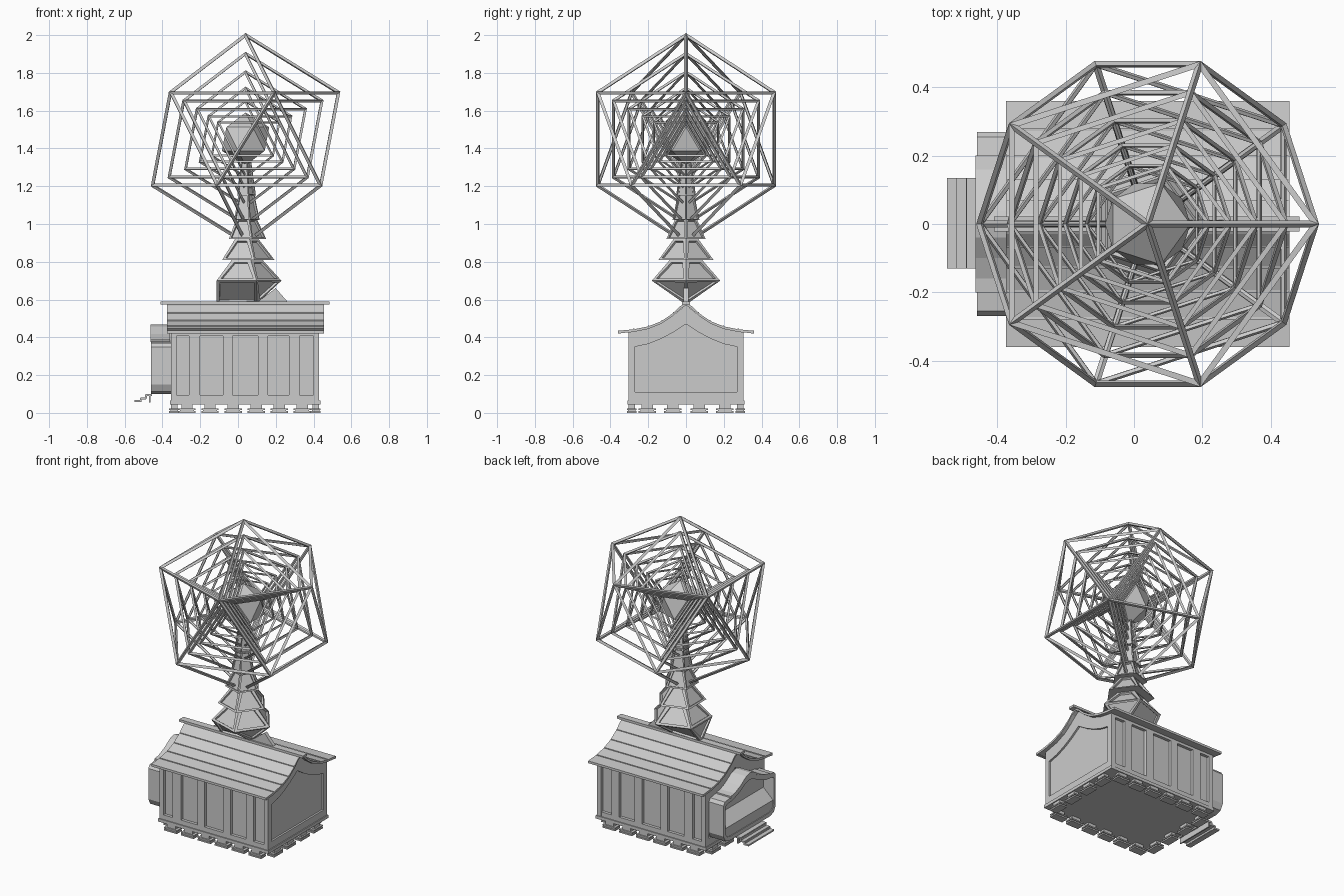
import bpy, bmesh
from math import cos, sin, radians, sqrt
from mathutils import Vector

if "Cube" in bpy.data.objects:
    bpy.data.objects.remove(bpy.data.objects["Cube"])

CX, CZ = 0.04, 1.45   # axis of mast and centre of the nested frames


def finish(name, bm):
    bmesh.ops.recalc_face_normals(bm, faces=bm.faces)
    me = bpy.data.meshes.new(name)
    bm.to_mesh(me)
    bm.free()
    ob = bpy.data.objects.new(name, me)
    bpy.context.collection.objects.link(ob)
    return ob


def loft(name, rings, inset=0, depth=0):
    """Skin a list of equal-length loops, cap both ends, optionally recess the side faces."""
    bm = bmesh.new()
    vs = [[bm.verts.new(p) for p in r] for r in rings]
    n = len(rings[0])
    sides = [bm.faces.new((a[i], a[(i + 1) % n], b[(i + 1) % n], b[i]))
             for a, b in zip(vs, vs[1:]) for i in range(n)]
    bm.faces.new(vs[0][::-1])
    bm.faces.new(vs[-1])
    bmesh.ops.recalc_face_normals(bm, faces=bm.faces)
    if inset:
        bmesh.ops.inset_individual(bm, faces=sides, thickness=inset)
        bmesh.ops.inset_individual(bm, faces=sides, thickness=0.0005, depth=-depth)
    return finish(name, bm)


def boxes(name, spans):
    bm = bmesh.new()
    for x0, x1, y0, y1, z0, z1 in spans:
        for v in bmesh.ops.create_cube(bm, size=1)['verts']:
            v.co = Vector(((x0 + x1) / 2 + v.co.x * (x1 - x0), (y0 + y1) / 2 + v.co.y * (y1 - y0),
                           (z0 + z1) / 2 + v.co.z * (z1 - z0)))
    return finish(name, bm)


def mirrored(half):
    return half + [(-y, z) for y, z in reversed(half[:-1])]


def at(loop, x):
    return [(x, y, z) for y, z in loop]


def slab(name, half, t, x0, x1):
    """Curved roof sheet of thickness t."""
    top = mirrored(half)
    loop = top + [(y, z - t) for y, z in reversed(top)]
    return loft(name, [at(loop, x0), at(loop, x1)])


def icosahedron(name, r):
    bm = bmesh.new()
    h, q = r / sqrt(5), 2 * r / sqrt(5)
    pts = [(CX, 0, CZ + r), (CX, 0, CZ - r)]
    for k in range(5):
        for s, off in ((1, 0), (-1, 36)):
            a = radians(72 * k + off)
            pts.append((CX + q * cos(a), q * sin(a), CZ + s * h))
    for p in pts:
        bm.verts.new(p)
    bmesh.ops.convex_hull(bm, input=bm.verts[:])
    return finish(name, bm)


def pentagon(r, z):
    return [(CX + r * cos(radians(72 * k)), r * sin(radians(72 * k)), z) for k in range(5)]


# Nested open frames around a solid core
for i, r in enumerate((0.55, 0.452, 0.355, 0.27, 0.2)):
    ob = icosahedron(f"sphere_frame_{i + 1}", r)
    w = ob.modifiers.new("struts", 'WIREFRAME')
    w.thickness = 0.008 + 0.026 * r
    w.offset = 0
icosahedron("solid_core", 0.14)

# Five-sided mast tiers with recessed panels
tiers = [(0.70, 0.19, 0.815, 0.085), (0.81, 0.153, 0.925, 0.065), (0.92, 0.11, 1.03, 0.058),
         (1.02, 0.075, 1.16, 0.046), (1.15, 0.055, 1.33, 0.03)]
for i, (z0, r0, z1, r1) in enumerate(tiers):
    loft(f"mast_tier_{i + 1}", [pentagon(r0, z0), pentagon(r1, z1)], r0 * 0.14, 0.012)

# Wedge that narrows from the pentagon down to the ridge, and a small brace
foot = [(0.102, 0, 0.58), (0.1, 0.01, 0.58), (-0.114, 0.01, 0.58),
        (-0.114, -0.01, 0.58), (0.1, -0.01, 0.58)]
loft("mast_base", [foot, pentagon(0.19, 0.70)], 0.022, 0.012)
brace = [(0.1, 0.585), (0.2, 0.66), (0.27, 0.58)]
loft("mast_brace", [[(x, y, z) for x, z in brace] for y in (-0.012, 0.012)])

# Main roof, lap strips and ridge beam
roof = [(0.36, 0.435), (0.28, 0.442), (0.2, 0.458), (0.13, 0.486),
        (0.07, 0.527), (0.03, 0.565), (0, 0.583)]
slab("main_roof", roof, 0.014, -0.375, 0.455)
for i in range(1, 5):
    for s in (-1, 1):
        (y0, z0), (y1, z1) = roof[i], roof[i + 1]
        d = Vector((y1 - y0, z1 - z0)).normalized() * 0.008
        strip = [(s * y0, z0), (s * y0, z0 + 0.005), (s * (y0 + d.x), z0 + d.y + 0.003),
                 (s * (y0 + d.x), z0 + d.y)]
        loft("roof_lap", [at(strip, -0.372), at(strip, 0.452)])
boxes("ridge_beam", [(-0.41, 0.485, -0.022, 0.022, 0.574, 0.589)])
boxes("eave_strips", [(-0.375, 0.455, s * 0.352 - 0.008, s * 0.352 + 0.008, 0.42, 0.434) for s in (-1, 1)])

# House body with gable end frames
outer = mirrored([(0.305, 0.055), (0.305, 0.424), (0.2, 0.446), (0.13, 0.474), (0.07, 0.515), (0, 0.571)])
inner = mirrored([(0.27, 0.11), (0.27, 0.35), (0.2, 0.365), (0.13, 0.393), (0.07, 0.425), (0, 0.47)])
core = [(max(-0.285, min(0.285, y)), z) for y, z in outer]
loft("house_core", [at(core, -0.33), at(core, 0.405)])
for name, x, s in (("gable_right", 0.43, 1), ("gable_left", -0.355, -1)):
    loft(name, [at(outer, x - s * 0.03), at(outer, x), at(inner, x), at(inner, x - s * 0.012)])

# Posts and rails that frame the side panels
gaps = [(-0.355, -0.335), (-0.26, -0.2), (-0.08, -0.03), (0.105, 0.16), (0.27, 0.325), (0.4, 0.43)]
for name, s in (("front", -1), ("back", 1)):
    y0, y1 = sorted((s * 0.28, s * 0.304))
    boxes(name + "_wall_frame", [(a, b, y0, y1, 0.06, 0.425) for a, b in gaps] +
          [(-0.35, 0.425, y0, y1, 0.06, 0.095), (-0.35, 0.425, y0, y1, 0.408, 0.425)])
boxes("base_plinth", [(-0.36, 0.436, -0.31, 0.31, 0.045, 0.065)])

# Stepped feet around the edge
feet = []
spots = [(-0.27 + 0.122 * k, s * 0.287, 0) for k in range(6) for s in (-1, 1)]
spots += [(x, y, 1) for x in (-0.338, 0.412) for y in (-0.205, -0.07, 0.07, 0.205)]
for x, y, turned in spots:
    for half_l, half_w, z0, z1 in ((0.046, 0.026, 0, 0.009), (0.036, 0.02, 0.009, 0.014),
                                   (0.046, 0.026, 0.014, 0.022), (0.03, 0.017, 0.022, 0.046)):
        a, b = (half_w, half_l) if turned else (half_l, half_w)
        feet.append((x - a, x + a, y - b, y + b, z0, z1))
boxes("feet", feet)

# Porch on the left end: rounded shell with a deep recess
shell = mirrored([(0.21, 0.1), (0.25, 0.112), (0.27, 0.15), (0.27, 0.35), (0.255, 0.37),
                  (0.17, 0.382), (0.1, 0.41), (0.04, 0.45), (0, 0.46)])
hole = mirrored([(0.2, 0.125), (0.235, 0.135), (0.25, 0.16), (0.25, 0.335), (0.235, 0.345),
                 (0.17, 0.353), (0.1, 0.378), (0.04, 0.41), (0, 0.42)])
loft("porch_shell", [at(shell, -0.35), at(shell, -0.46), at(hole, -0.46), at(hole, -0.385)])
slab("porch_roof", [(0.2, 0.387), (0.16, 0.392), (0.1, 0.418), (0.04, 0.457), (0, 0.467)],
     0.012, -0.464, -0.36)
ramp = [(-0.38, 0.12), (-0.455, 0.12), (-0.455, 0.19), (-0.38, 0.26)]
loft("porch_bench", [[(x, y, z) for x, z in ramp] for y in (-0.249, 0.249)])

# Hanging steps in front of the porch
boxes("porch_steps", [(-0.547, -0.512, -0.13, 0.135, 0.058, 0.068),
                      (-0.516, -0.486, -0.13, 0.135, 0.072, 0.082),
                      (-0.49, -0.455, -0.13, 0.135, 0.09, 0.1),
                      (-0.52, -0.51, -0.13, 0.135, 0.06, 0.078),
                      (-0.492, -0.482, -0.13, 0.135, 0.075, 0.095),
                      (-0.472, -0.464, -0.13, 0.135, 0.055, 0.1)])
